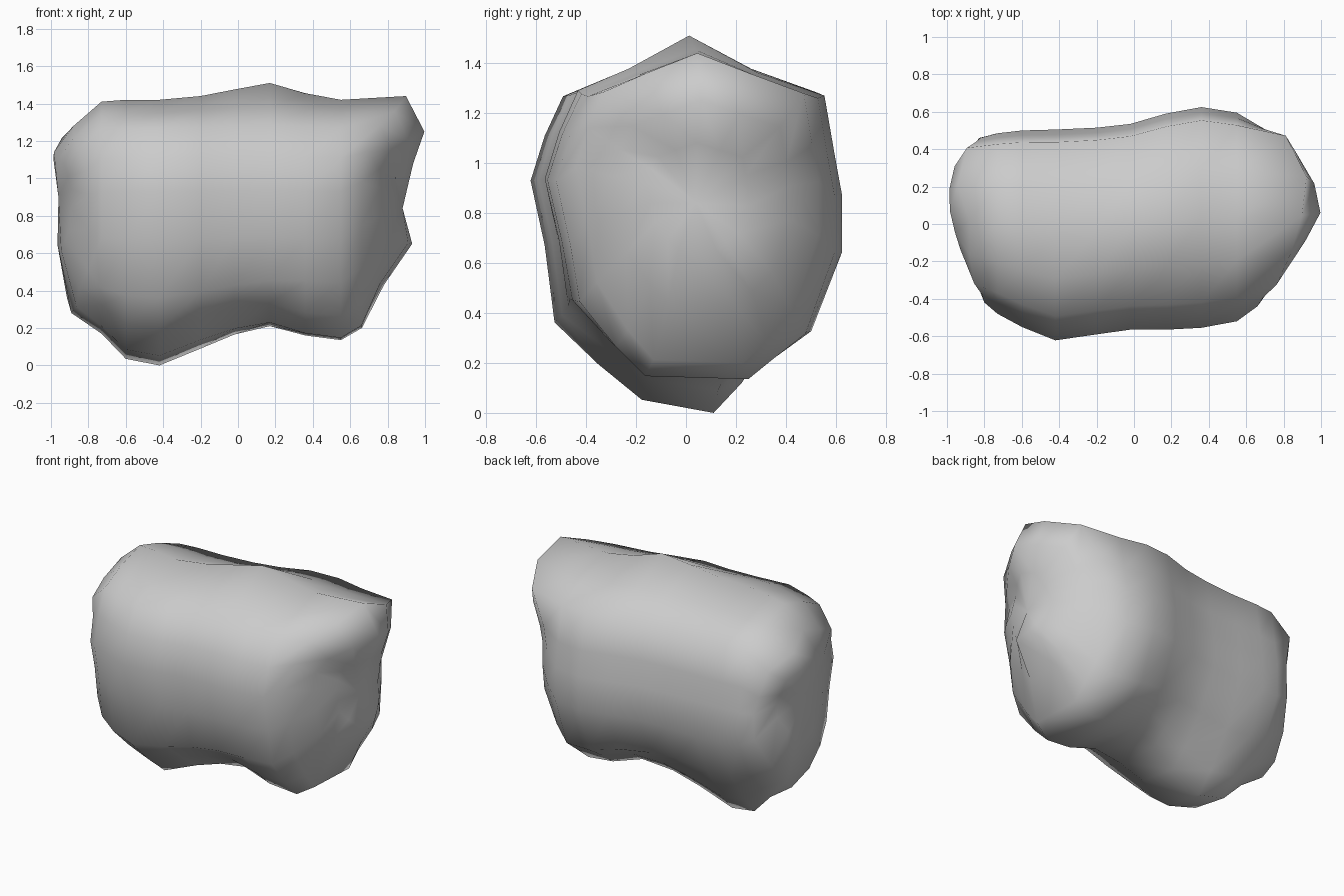
import bpy, bmesh

if "Cube" in bpy.data.objects:
    bpy.data.objects.remove(bpy.data.objects["Cube"])

# Unit cross-section (y, z), seen from the right: upper part, then lower part for each lobe
UPPER_BACK = [(0, 1), (.43, .87), (.88, .74), (.95, .4), (1, .17), (1, -.17)]
UPPER_FRONT = [(-.9, -.11), (-1, .26), (-.9, .52), (-.77, .75), (-.42, .87)]
LOWER_LEFT = [(.77, -.56), (.5, -.84), (.3, -1), (-.21, -.93), (-.52, -.74), (-.83, -.54)]
LOWER_RIGHT = [(.79, -.68), (.57, -.86), (.38, -1), (-.36, -.98), (-.57, -.79), (-.83, -.48)]

# Body stations: x, bottom z, top z, front y, back y
BODY = [(-.73, .17, 1.41, -.48, .485), (-.6, .035, 1.42, -.55, .5),
        (-.42, 0, 1.42, -.622, .505), (-.20, .09, 1.44, -.59, .515),
        (-.02, .165, 1.475, -.565, .535), (.17, .21, 1.51, -.565, .59),
        (.36, .16, 1.455, -.555, .625), (.55, .135, 1.42, -.52, .595)]

# End surfaces: x by height, and how far they fall back by depth
RIGHT_X = [(.13, .53), (.2, .68), (.44, .8), (.65, .94), (.82, .88), (1, .91), (1.25, 1), (1.44, .9)]
RIGHT_DROP = [(-.51, .36), (-.22, .14), (.02, 0), (.26, .02), (.39, .1), (.47, .17), (.6, .4)]
LEFT_X = [(.04, .6), (.2, .76), (.28, .9), (.63, .97), (.93, .96), (1.14, 1), (1.28, .9), (1.42, .7)]
LEFT_DROP = [(-.62, .5), (-.47, .22), (-.22, .08), (.02, .02), (.26, 0), (.33, .04), (.46, .14), (.5, .3)]


def interp(table, t):
    if t <= table[0][0]:
        return table[0][1]
    for (a, va), (b, vb) in zip(table, table[1:]):
        if t <= b:
            return va + (vb - va) * (t - a) / (b - a)
    return table[-1][1]


def outline(x):
    t = min(1, max(0, (x + .2) / .55))
    lower = [(a + (c - a) * t, b + (d - b) * t)
             for (a, b), (c, d) in zip(LOWER_LEFT, LOWER_RIGHT)]
    return UPPER_BACK + lower + UPPER_FRONT


def body_ring(x, z0, z1, y0, y1):
    ring = []
    for u, v in outline(x):
        # Flanks run almost straight; only crest and belly follow the full profile
        top = z1 if v > .95 else .35 * z1 + .65 * 1.45
        bottom = z0 if v < -.7 else .6 * z0 + .4 * .08
        z = .75 + v * (top - .75 if v > 0 else .75 - bottom)
        ring.append((x, (y0 + y1) / 2 + u * (y1 - y0) / 2, z))
    return ring


def end_ring(sign, xs, drops, least, dims):
    z0, z1, y0, y1 = dims
    ring = []
    for u, v in outline(sign):
        y = (y0 + y1) / 2 + u * (y1 - y0) / 2
        z = (z0 + z1) / 2 + v * (z1 - z0) / 2
        ring.append((sign * max(least, interp(xs, z) - interp(drops, y)), y, z))
    return ring


# Rings from left end to right end
rings = [end_ring(-1, LEFT_X, LEFT_DROP, .88, (.6, 1.14, -.2, .34)),
         end_ring(-1, LEFT_X, LEFT_DROP, .80, (.28, 1.28, -.42, .46))]
rings += [body_ring(*dims) for dims in BODY]
rings += [end_ring(1, RIGHT_X, RIGHT_DROP, .66, (.2, 1.44, -.44, .53)),
          end_ring(1, RIGHT_X, RIGHT_DROP, .76, (.43, 1.25, -.3, .42)),
          end_ring(1, RIGHT_X, RIGHT_DROP, .84, (.65, 1.08, -.16, .25))]

# Boulder: loft the rings and close both ends with fans
bm = bmesh.new()
loops = [[bm.verts.new(p) for p in ring] for ring in rings]
n = len(rings[0])
for a, b in zip(loops, loops[1:]):
    for i in range(n):
        j = (i + 1) % n
        bm.faces.new((a[i], a[j], b[j], b[i]))
for loop, pole in ((loops[0], (-.96, .07, .9)), (loops[-1], (.88, .04, .84))):
    p = bm.verts.new(pole)
    for i in range(n):
        bm.faces.new((loop[i], loop[(i + 1) % n], p))
bmesh.ops.recalc_face_normals(bm, faces=bm.faces)
for f in bm.faces:
    f.smooth = True
mesh = bpy.data.meshes.new("boulder")
bm.to_mesh(mesh)
bm.free()
boulder = bpy.data.objects.new("boulder", mesh)
bpy.context.collection.objects.link(boulder)
